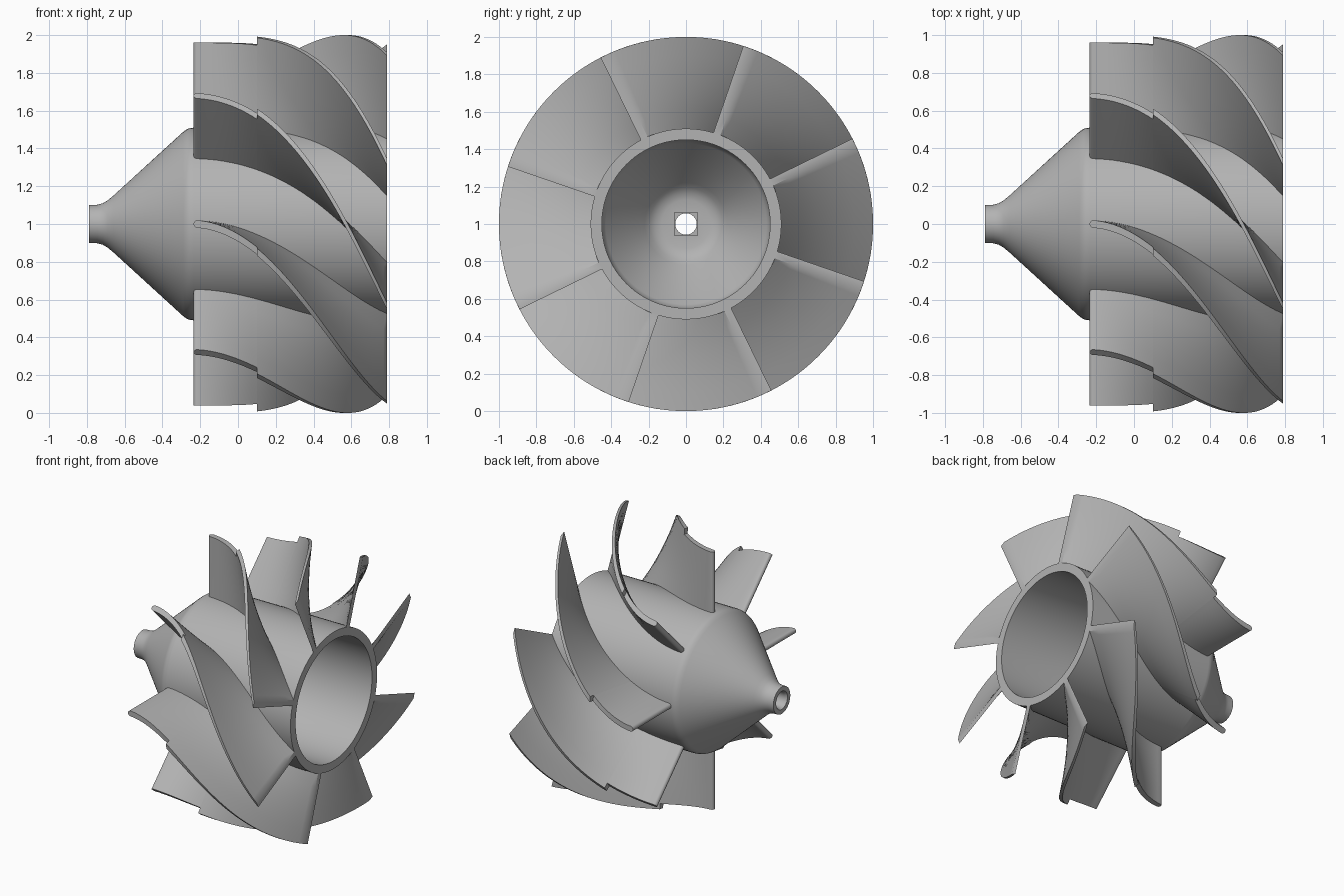
import bpy, bmesh, math
from mathutils import Matrix, Vector

cube = bpy.data.objects.get("Cube")
if cube:
    bpy.data.objects.remove(cube, do_unlink=True)

AXIS_Z = 1.0
X_FRONT, X_STEP, X_BACK = -0.235, 0.1, 0.79
BLADES = 8
SWEEP = math.radians(71)
HALF = 0.02          # half thickness of a blade
ROOT = 0.5           # blade root, sunk slightly into the hub

metal = bpy.data.materials.new("grey metal")
metal.use_nodes = True
metal.diffuse_color = (0.45, 0.45, 0.45, 1)
metal.node_tree.nodes["Principled BSDF"].inputs["Base Color"].default_value = (0.45, 0.45, 0.45, 1)


def make_object(name, bm):
    bmesh.ops.recalc_face_normals(bm, faces=bm.faces)
    mesh = bpy.data.meshes.new(name)
    bm.to_mesh(mesh)
    bm.free()
    mesh.materials.append(metal)
    ob = bpy.data.objects.new(name, mesh)
    bpy.context.collection.objects.link(ob)
    return ob


def activate(ob):
    bpy.ops.object.select_all(action='DESELECT')
    ob.select_set(True)
    bpy.context.view_layer.objects.active = ob


def smooth(ob, degrees=30):
    activate(ob)
    bpy.ops.object.shade_smooth_by_angle(angle=math.radians(degrees))


# Hollow hub: closed (x, radius) section spun about the x axis
section = [
    (-0.79, 0.1), (-0.745, 0.102), (-0.715, 0.11), (-0.69, 0.125), (-0.66, 0.15),
    (-0.29, 0.488), (-0.272, 0.501), (-0.255, 0.508), (-0.235, 0.51),
    (X_BACK, 0.51), (X_BACK, 0.45),
    (-0.21, 0.45), (-0.235, 0.445), (-0.26, 0.43),
    (-0.49, 0.22), (-0.52, 0.195), (-0.54, 0.165), (-0.55, 0.13),
    (-0.55, 0.057), (-0.77, 0.057), (-0.79, 0.067),
]
bm = bmesh.new()
ring = [bm.verts.new((x, 0, AXIS_Z + r)) for x, r in section]
edges = [bm.edges.new((a, b)) for a, b in zip(ring, ring[1:] + ring[:1])]
bmesh.ops.spin(bm, geom=ring + edges, cent=(0, 0, AXIS_Z), axis=(1, 0, 0),
               angle=math.tau, steps=96, use_merge=True)
bmesh.ops.remove_doubles(bm, verts=bm.verts, dist=1e-5)
hub = make_object("hub", bm)

# Square socket sunk into the cavity floor around the bore
bm = bmesh.new()
bmesh.ops.create_cube(bm, size=1, matrix=Matrix.Translation((-0.6, 0, AXIS_Z))
                      @ Matrix.Diagonal((0.2, 0.124, 0.124, 1)))
cutter = make_object("socket_cutter", bm)
cutter.hide_render = True
cut = hub.modifiers.new("socket", 'BOOLEAN')
cut.operation, cut.solver, cut.object = 'DIFFERENCE', 'EXACT', cutter
activate(hub)
bpy.ops.object.modifier_apply(modifier=cut.name)
bpy.data.objects.remove(cutter, do_unlink=True)
smooth(hub)


def blade_loop(bm, x, tip, start, rows=5):
    """Section of a blade at x: up one side and down the other."""
    t = (x - X_FRONT) / (X_BACK - X_FRONT)
    angle = start + SWEEP * t ** 1.9
    out = Vector((0, math.cos(angle), math.sin(angle)))
    side = Vector((0, -math.sin(angle), math.cos(angle)))
    u = min(1, (x - X_FRONT) / HALF)
    half = max(0.003, HALF * math.sqrt(1 - (1 - u) ** 2))   # rounded nose
    centre = Vector((x, 0, AXIS_Z))
    radii = [ROOT + (tip - ROOT) * i / rows for i in range(rows + 1)]
    pts = [centre + out * r + side * half for r in radii]
    pts += [centre + out * r - side * half for r in reversed(radii)]
    return [bm.verts.new(p) for p in pts]


def add_blade_part(bm, stations, tip, start, cap_back):
    loops = [blade_loop(bm, x, tip, start) for x in stations]
    n = len(loops[0])
    for a, b in zip(loops, loops[1:]):
        for i in range(n):
            j = (i + 1) % n
            bm.faces.new((a[i], a[j], b[j], b[i]))
    for loop in [loops[0]] + ([loops[-1]] if cap_back else []):
        for i in range(n // 2 - 1):
            bm.faces.new((loop[i], loop[i + 1], loop[n - 2 - i], loop[n - 1 - i]))


def spread(a, b, count):
    return [a + (b - a) * i / count for i in range(count + 1)]


# Swept blades: shorter front portion, then a step up to the full radius
nose = [X_FRONT + HALF * (1 - math.cos(math.pi / 2 * i / 5)) for i in range(5)]
for k in range(BLADES):
    start = math.tau * k / BLADES
    bm = bmesh.new()
    add_blade_part(bm, nose + spread(X_FRONT + HALF, X_STEP, 12), 0.96, start, False)
    add_blade_part(bm, spread(X_STEP, X_BACK, 36), 1.0, start, True)
    smooth(make_object(f"blade_{k + 1}", bm), 35)
